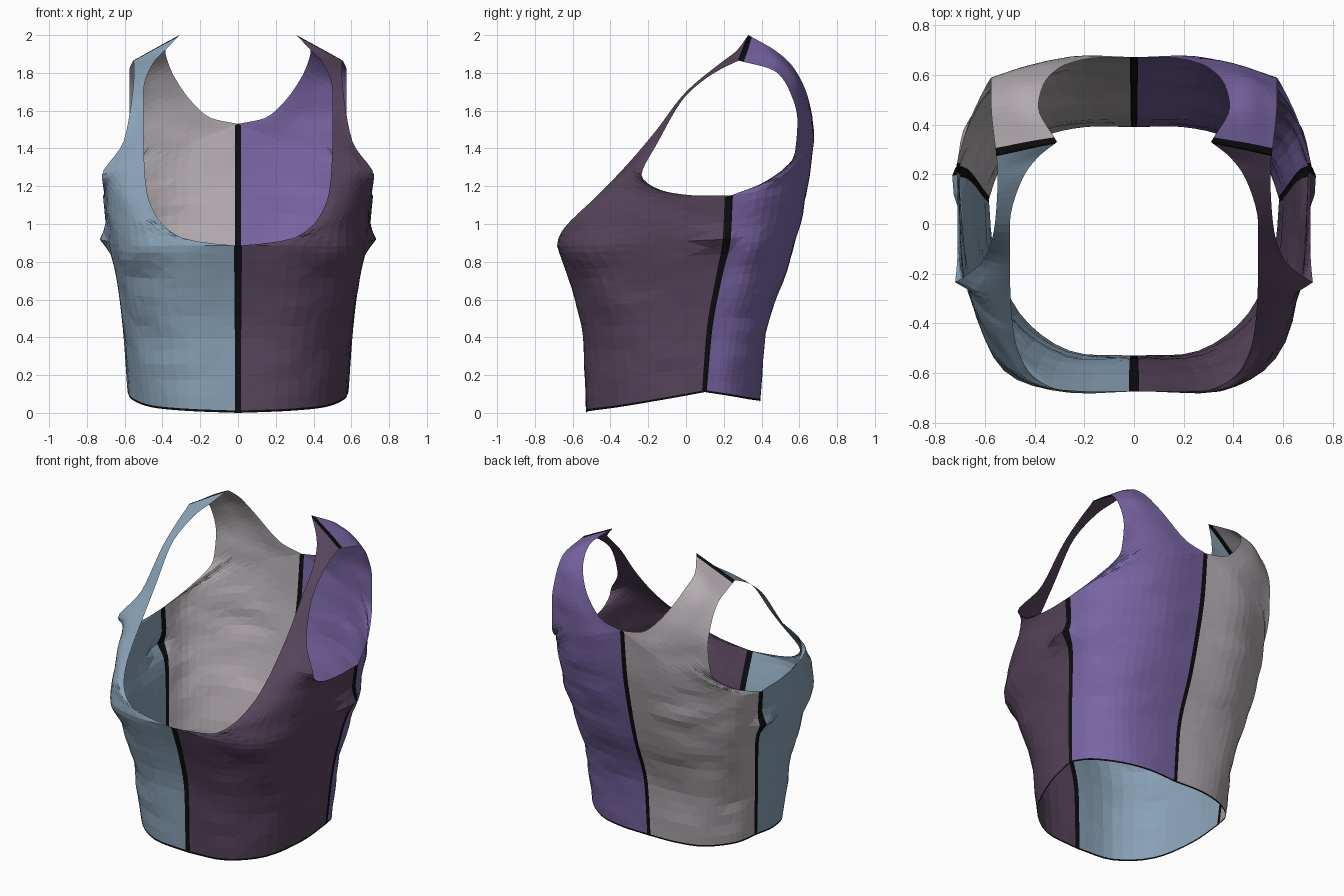
import bpy, math
from mathutils import Vector, noise

if "Cube" in bpy.data.objects:
    bpy.data.objects.remove(bpy.data.objects["Cube"])

def material(name, rgb):
    m = bpy.data.materials.new(name)
    m.diffuse_color = (*rgb, 1)
    m.use_nodes = True
    m.node_tree.nodes["Principled BSDF"].inputs["Base Color"].default_value = m.diffuse_color
    return m

BLACK = material("seam black", (0.004, 0.004, 0.005))
BLUE = material("slate blue", (0.25, 0.36, 0.47))
PLUM = material("dark plum", (0.095, 0.058, 0.105))
VIOLET = material("violet", (0.19, 0.13, 0.37))
GREY = material("mauve grey", (0.45, 0.41, 0.44))

# Cross rows from centre / neck edge to side seam / armhole edge, hem upwards
FRONT_BODY = [
    [(0, -.53, 0), (.26, -.51, .01), (.46, -.36, .03), (.56, -.12, .07), (.585, .10, .11)],
    [(0, -.54, .40), (.28, -.535, .40), (.50, -.38, .40), (.59, -.14, .42), (.61, .13, .45)],
    [(0, -.595, .66), (.32, -.595, .66), (.55, -.43, .67), (.63, -.12, .70), (.645, .18, .72)],
    [(0, -.675, .885), (.34, -.67, .885), (.57, -.54, .885), (.67, -.20, .90), (.69, .225, .92)],
    [(.25, -.675, .91), (.42, -.64, .97), (.58, -.50, 1.02), (.68, -.18, 1.05), (.715, .235, 1.15)],
    [(.41, -.61, 1.01), (.50, -.55, 1.07), (.60, -.43, 1.10), (.68, -.21, 1.12), (.71, .08, 1.15)],
    [(.48, -.46, 1.16), (.54, -.43, 1.17), (.61, -.36, 1.18), (.68, -.23, 1.19), (.71, -.10, 1.17)],
]
FRONT_STRAP = [
    [(.495, -.325, 1.30), (.61, -.295, 1.29), (.72, -.235, 1.26)],
    [(.50, -.17, 1.48), (.605, -.145, 1.44)],
    [(.50, 0, 1.70), (.56, 0, 1.68)],
    [(.45, .18, 1.85), (.55, .15, 1.80)],
    [(.385, .27, 1.92), (.55, .225, 1.84)],
    [(.31, .33, 2.0), (.555, .28, 1.865)],
]
BACK_BODY = [
    [(0, .39, .06), (.20, .39, .065), (.38, .345, .07), (.53, .23, .09), (.585, .10, .11)],
    [(0, .42, .42), (.22, .42, .42), (.42, .38, .42), (.55, .27, .44), (.61, .13, .45)],
    [(0, .53, .75), (.24, .53, .75), (.45, .47, .75), (.60, .34, .74), (.645, .18, .72)],
    [(0, .595, 1.0), (.26, .60, 1.0), (.47, .53, .98), (.635, .39, .95), (.69, .225, .92)],
    [(0, .645, 1.25), (.27, .65, 1.25), (.48, .58, 1.22), (.66, .42, 1.18), (.715, .235, 1.15)],
    [(0, .672, 1.53), (.25, .675, 1.43), (.45, .62, 1.36), (.57, .55, 1.29), (.66, .42, 1.225)],
]
BACK_STRAP = [
    [(.14, .67, 1.56), (.30, .665, 1.53), (.43, .635, 1.48), (.585, .575, 1.37)],
    [(.28, .64, 1.69), (.42, .635, 1.63), (.575, .59, 1.55)],
    [(.365, .56, 1.84), (.47, .575, 1.78), (.575, .55, 1.70)],
    [(.385, .47, 1.92), (.48, .48, 1.875), (.575, .47, 1.81)],
    [(.31, .33, 2.0), (.555, .28, 1.865)],
]

def hermite(pts, t, safe):
    """Curve through pts at t in 0..n-1; safe slopes never overshoot."""
    n = len(pts)
    i = min(int(t), n - 2)
    f = t - i

    def slope(k, c):
        a = pts[k][c] - pts[k - 1][c] if k > 0 else None
        b = pts[k + 1][c] - pts[k][c] if k < n - 1 else None
        if a is None:
            return b
        if b is None:
            return a
        if not safe:
            return (a + b) / 2
        return 2 * a * b / (a + b) if a * b > 0 else 0

    out = []
    for c in range(3):
        p, q, m0, m1 = pts[i][c], pts[i + 1][c], slope(i, c), slope(i + 1, c)
        out.append(p * (2*f**3 - 3*f**2 + 1) + m0 * (f**3 - 2*f**2 + f)
                   + q * (3*f**2 - 2*f**3) + m1 * (f**3 - f**2))
    return Vector(out)

def split(pts, t, k):
    """Same curve with a sharp corner at point k."""
    return hermite(pts[:k + 1], t, True) if t <= k else hermite(pts[k:], t - k, True)

def panel(name, rows, side, mat, neck, arm):
    """One cloth panel with black seam faces; neck / arm = rows where the seams end."""
    NU, NV, SHOULDER = 16, 5, .13
    top = len(rows) - 1
    us = [0, .015] + [k / NU for k in range(1, NU)] + [.982, 1]
    vs = [0, .03] + [k / NV for k in range(1, top * NV)] + [top - SHOULDER, top]
    verts = []
    columns = [[hermite(r, u * (len(r) - 1), False) for r in rows] for u in us]
    for v in sorted(vs):
        for u, col in zip(us, columns):
            a, b = (1 - u) ** 4, u ** 4
            p = (hermite(col, v, True) * (1 - a - b)
                 + split(col, v, neck) * a + split(col, v, arm) * b)
            # soft cloth wrinkles, fading at the panel edges
            fade = min(1, 5 * u * (1 - u)) * min(1, 2 * v) * (1 if p.z < 1.2 else .4)
            w = noise.noise(Vector((p.x * 4 * side, p.y * 4, p.z * 9)))
            p.xy *= 1 + .02 * w * fade
            # pinched fold on the side seam
            if p.x > .5:
                d = ((p.z - .92) / .045) ** 2 + ((p.y - .16) / .09) ** 2
                p.x += .05 * math.exp(-d)
            verts.append((p.x * side, p.y, p.z))
    vs.sort()
    n = len(us)
    faces, mats = [], []
    flip = (side < 0) != (rows[0][0][1] > 0)
    for j in range(len(vs) - 1):
        for i in range(n - 1):
            k = j * n + i
            # alternating triangles for the faceted cloth look
            if (i + j) % 2:
                tris = [(k, k + 1, k + n + 1), (k, k + n + 1, k + n)]
            else:
                tris = [(k, k + 1, k + n), (k + 1, k + n + 1, k + n)]
            seam = (j == 0 or j == len(vs) - 2
                    or (i == 0 and vs[j + 1] <= neck + 1e-6)
                    or (i == n - 2 and vs[j + 1] <= arm + 1e-6))
            for f in tris:
                faces.append(f[::-1] if flip else f)
                mats.append(1 if seam else 0)
    me = bpy.data.meshes.new(name)
    me.from_pydata(verts, [], faces)
    me.materials.append(mat)
    me.materials.append(BLACK)
    me.polygons.foreach_set("material_index", mats)
    me.update()
    bpy.context.collection.objects.link(bpy.data.objects.new(name, me))

# Four panels: two front halves, two back halves
front = FRONT_BODY + FRONT_STRAP
back = BACK_BODY + BACK_STRAP
panel("front_panel_right", front, 1, PLUM, 3, 4)
panel("front_panel_left", front, -1, BLUE, 3, 4)
panel("back_panel_right", back, 1, VIOLET, 5, 4)
panel("back_panel_left", back, -1, GREY, 5, 4)
